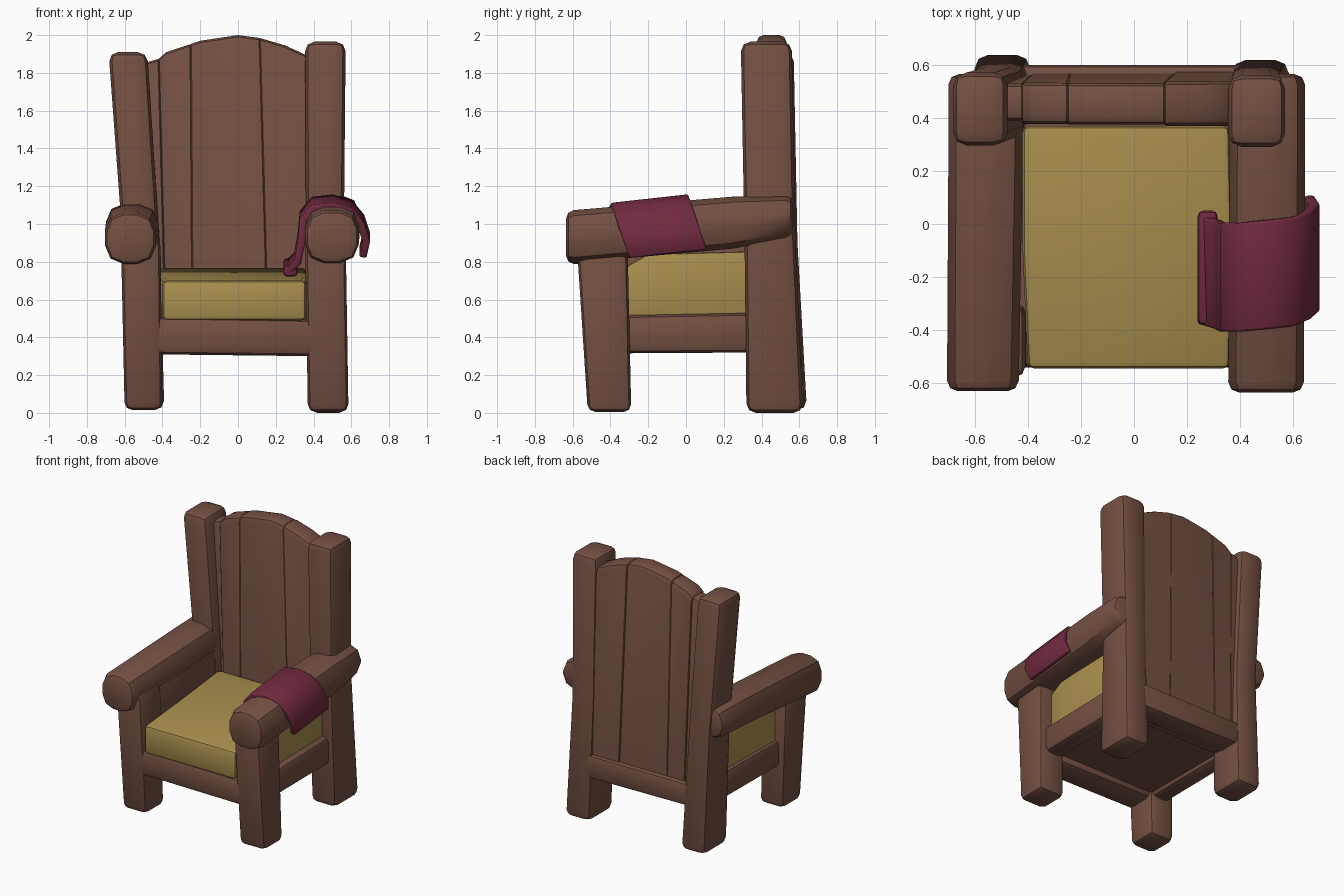
import bpy, bmesh, math

old = bpy.data.objects.get("Cube")
if old:
    bpy.data.objects.remove(old, do_unlink=True)


def material(name, rgb):
    m = bpy.data.materials.new(name)
    m.use_nodes = True
    m.diffuse_color = (*rgb, 1)
    m.node_tree.nodes["Principled BSDF"].inputs["Base Color"].default_value = (*rgb, 1)
    return m


WOOD = material("brown wood", (0.175, 0.08, 0.056))
CUSHION = material("mustard cushion", (0.395, 0.275, 0.077))
CLOTH = material("wine cloth", (0.165, 0.023, 0.05))
X, Y, Z = range(3)


def bevel_edges(bm, edges, width, segments):
    bmesh.ops.bevel(bm, geom=edges, offset=width, segments=segments,
                    profile=0.5, affect='EDGES', clamp_overlap=True)


def finish(bm, name, mat, bevel=0.0, segments=2, angle=40):
    bmesh.ops.recalc_face_normals(bm, faces=bm.faces)
    if bevel:
        sharp = [e for e in bm.edges if e.calc_face_angle(0) > math.radians(50)]
        bevel_edges(bm, sharp, bevel, segments)
    me = bpy.data.meshes.new(name)
    bm.to_mesh(me)
    bm.free()
    me.materials.append(mat)
    ob = bpy.data.objects.new(name, me)
    bpy.context.collection.objects.link(ob)
    bpy.ops.object.select_all(action='DESELECT')
    ob.select_set(True)
    bpy.context.view_layer.objects.active = ob
    bpy.ops.object.shade_smooth_by_angle(angle=math.radians(angle))
    return ob


def beam(name, axis, stations, mat=WOOD, bevel=0.04, rounding=0.0):
    """Loft rectangles (position, u0, u1, v0, v1) along an axis."""
    bm = bmesh.new()
    rings = []
    for p, u0, u1, v0, v1 in stations:
        ring = []
        for u, v in ((u0, v0), (u1, v0), (u1, v1), (u0, v1)):
            co = [u, v]
            co.insert(axis, p)
            ring.append(bm.verts.new(co))
        rings.append(ring)
    for a, b in zip(rings, rings[1:]):
        for i in range(4):
            j = (i + 1) % 4
            bm.faces.new((a[i], a[j], b[j], b[i]))
    bm.faces.new(rings[0])
    bm.faces.new(rings[-1])
    if rounding:
        # Round the long corners into a log
        bmesh.ops.recalc_face_normals(bm, faces=bm.faces)
        long_edges = [e for e in bm.edges if abs(e.verts[0].co[axis] - e.verts[1].co[axis]) > 0.1]
        bevel_edges(bm, long_edges, rounding, 2)
    return finish(bm, name, mat, bevel)


# Front legs and back posts
beam("front_leg_right", Z, [(0.015, -0.60, -0.40, -0.52, -0.29), (0.92, -0.62, -0.41, -0.58, -0.31)])
beam("front_leg_left", Z, [(0.005, 0.37, 0.585, -0.52, -0.29), (0.92, 0.355, 0.57, -0.58, -0.31)])
beam("back_post_right", Z, [(0.015, -0.60, -0.39, 0.35, 0.64), (0.9, -0.61, -0.415, 0.32, 0.59),
                            (1.91, -0.685, -0.48, 0.295, 0.57)], bevel=0.05)
beam("back_post_left", Z, [(0.0, 0.37, 0.585, 0.32, 0.62), (0.9, 0.36, 0.56, 0.31, 0.58),
                           (1.965, 0.355, 0.57, 0.29, 0.56)], bevel=0.05)

# Log armrests, rising to the back
beam("armrest_right", Y, [(-0.63, -0.705, -0.435, 0.785, 1.06), (0.2, -0.70, -0.42, 0.85, 1.10),
                          (0.565, -0.70, -0.42, 0.87, 1.11)], rounding=0.1)
beam("armrest_left", Y, [(-0.635, 0.355, 0.64, 0.79, 1.07), (0.25, 0.36, 0.645, 0.87, 1.145),
                         (0.565, 0.36, 0.645, 0.93, 1.155)], rounding=0.1)

# Seat frame
beam("front_rail", X, [(-0.45, -0.54, -0.32, 0.31, 0.51), (0.42, -0.54, -0.32, 0.30, 0.495)])
beam("back_rail", X, [(-0.45, 0.42, 0.60, 0.33, 0.50), (0.42, 0.42, 0.60, 0.32, 0.50)], bevel=0.03)
for side, x0, x1 in (("right", -0.56, -0.42), ("left", 0.38, 0.53)):
    beam("side_rail_" + side, Y, [(-0.40, x0, x1, 0.315, 0.515), (0.40, x0, x1, 0.32, 0.53)])
beam("seat_base", Z, [(0.35, -0.45, 0.42, -0.45, 0.5), (0.51, -0.45, 0.42, -0.45, 0.5)], bevel=0)

# Seat cushion with a slightly sagging front, and padded sides under the arms
beam("seat_cushion", Y, [(-0.545, -0.40, 0.36, 0.49, 0.70), (-0.1, -0.42, 0.37, 0.49, 0.72),
                         (0.37, -0.42, 0.36, 0.49, 0.77)], CUSHION, 0.025)
for side, s, inner in (("right", -1, -0.43), ("left", 1, 0.38)):
    board = sorted((inner, inner + s * 0.05))
    pad = sorted((inner + s * 0.05, inner + s * 0.1))
    beam("side_board_" + side, Y, [(-0.4, *board, 0.48, 0.87), (0.4, *board, 0.48, 0.93)], bevel=0.008)
    beam("side_pad_" + side, Y, [(-0.31, *pad, 0.48, 0.78), (-0.2, *pad, 0.48, 0.84),
                                 (0.34, *pad, 0.48, 0.855)], CUSHION, 0.012)

# Backrest planks under an arched top
ARCH = [(-0.50, 1.85), (-0.42, 1.875), (-0.38, 1.91), (-0.2, 1.97), (0.0, 2.0),
        (0.115, 1.985), (0.25, 1.945), (0.37, 1.89)]


def arch_height(x):
    for (xa, za), (xb, zb) in zip(ARCH, ARCH[1:]):
        if x <= xb:
            return za + (zb - za) * (x - xa) / (xb - xa)
    return ARCH[-1][1]


def plank(name, x0, x1, front, back, base0, base1):
    tops = [x0] + [x for x, _ in ARCH if x0 + 0.01 < x < x1 - 0.01] + [x1]
    outline = [(base0, 0.34), (base1, 0.34)] + [(x, arch_height(x)) for x in reversed(tops)]
    bm = bmesh.new()
    rings = []
    for y, lean in ((front, 0.0), (back, 0.05)):
        rings.append([bm.verts.new((x, y + lean * (1 - z / 2), z)) for x, z in outline])
    n = len(outline)
    for i in range(n):
        j = (i + 1) % n
        bm.faces.new((rings[0][i], rings[0][j], rings[1][j], rings[1][i]))
    bm.faces.new(rings[0])
    bm.faces.new(rings[1])
    bmesh.ops.recalc_face_normals(bm, faces=bm.faces)
    # Soften the front and back rims of the arch
    rim = [e for e in bm.edges if min(v.co.z for v in e.verts) > 1.8
           and abs(e.verts[0].co.x - e.verts[1].co.x) > 0.01]
    bevel_edges(bm, rim, 0.035, 2)
    finish(bm, name, WOOD, 0.004, 1, 35)


plank("back_plank_1", -0.50, -0.42, 0.39, 0.525, -0.44, -0.38)
plank("back_plank_2", -0.42, -0.25, 0.377, 0.53, -0.38, -0.24)
plank("back_plank_3", -0.25, 0.115, 0.375, 0.53, -0.24, 0.16)
plank("back_plank_4", 0.115, 0.37, 0.37, 0.535, 0.16, 0.38)

# Cloth draped over the left arm: (x, z, shift along the arm)
DRAPE = [(0.25, 0.755, 0.01), (0.315, 0.82, -0.01), (0.335, 0.92, -0.02), (0.345, 1.04, -0.02),
         (0.40, 1.105, -0.02), (0.50, 1.115, -0.01), (0.59, 1.09, 0.0), (0.65, 1.02, 0.025),
         (0.68, 0.93, 0.055), (0.66, 0.845, 0.085)]
bm = bmesh.new()
rows = []
for y in (-0.385, -0.18, 0.025):
    rows.append([bm.verts.new((x, y + dy, z + 0.11 * (y + 0.18))) for x, z, dy in DRAPE])
for a, b in zip(rows, rows[1:]):
    for i in range(len(DRAPE) - 1):
        bm.faces.new((a[i], a[i + 1], b[i + 1], b[i]))
cloth = finish(bm, "draped_cloth", CLOTH, angle=50)
thick = cloth.modifiers.new("thickness", 'SOLIDIFY')
thick.thickness = 0.04
thick.offset = 0
soft = cloth.modifiers.new("soft_edge", 'BEVEL')
soft.width = 0.01
soft.segments = 2
soft.limit_method = 'ANGLE'
soft.angle_limit = math.radians(60)

# Folded inner hem of the cloth
beam("cloth_hem", Y, [(-0.38, 0.24, 0.315, 0.72, 0.785), (0.05, 0.24, 0.315, 0.75, 0.82)], CLOTH, 0.02)
